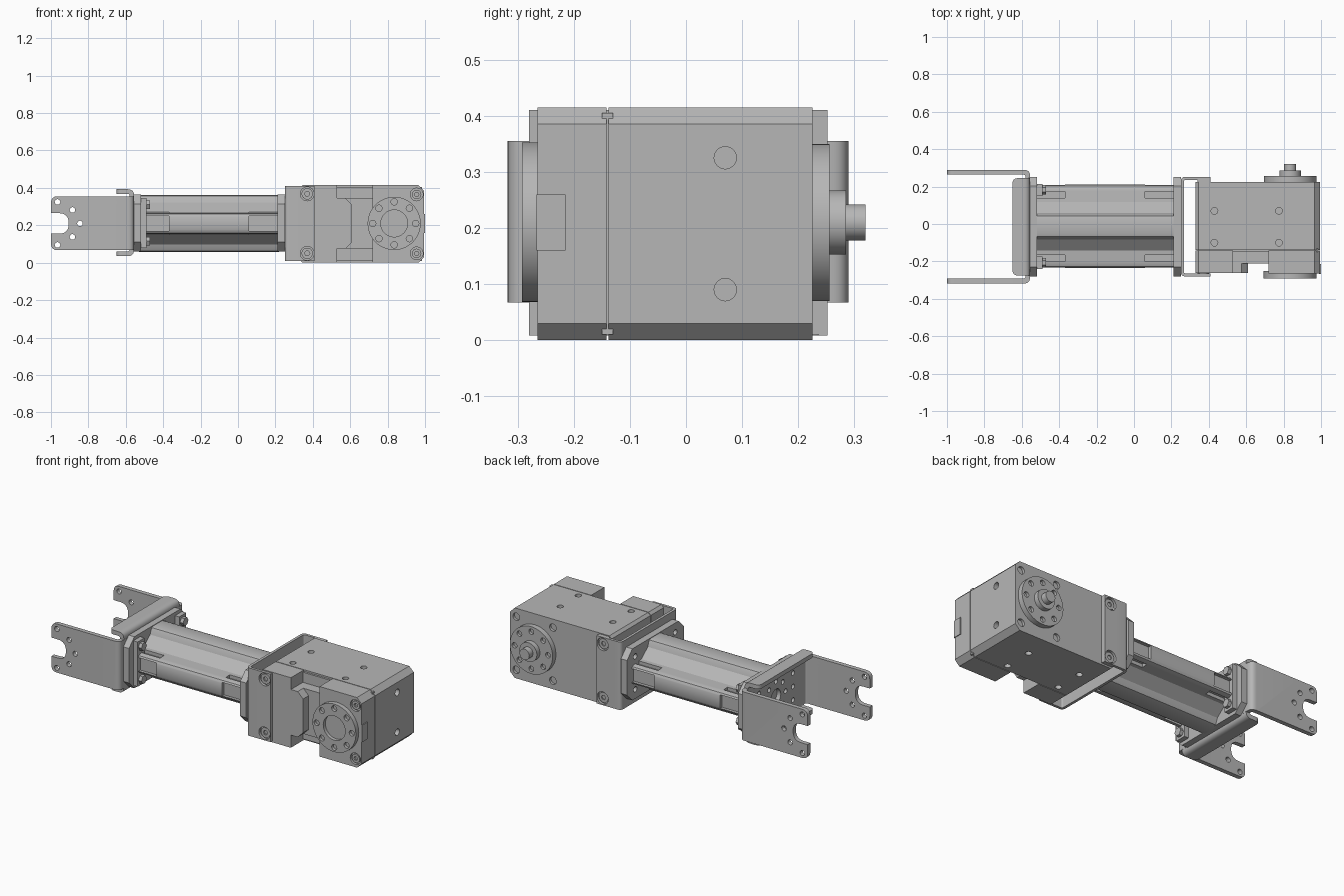
import bpy, bmesh, math
from mathutils import Vector

if "Cube" in bpy.data.objects:
    bpy.data.objects.remove(bpy.data.objects["Cube"], do_unlink=True)

grey = bpy.data.materials.new("plain grey")
grey.use_nodes = True
COLOUR = (0.47, 0.47, 0.47, 1)
grey.diffuse_color = COLOUR
grey.node_tree.nodes["Principled BSDF"].inputs["Base Color"].default_value = COLOUR
parts = []


def prism(name, pts, axis, lo, hi):
    """Extrude a 2D outline along an axis."""
    def place(p, d):
        return {"x": (d, *p), "y": (p[0], d, p[1]), "z": (*p, d)}[axis]
    bm = bmesh.new()
    face = bm.faces.new([bm.verts.new(place(p, lo)) for p in pts])
    ext = bmesh.ops.extrude_face_region(bm, geom=[face])
    shift = Vector(place((0, 0), hi - lo))
    bmesh.ops.translate(bm, vec=shift, verts=[v for v in ext["geom"] if isinstance(v, bmesh.types.BMVert)])
    bmesh.ops.recalc_face_normals(bm, faces=bm.faces)
    mesh = bpy.data.meshes.new(name)
    bm.to_mesh(mesh)
    bm.free()
    mesh.materials.append(grey)
    ob = bpy.data.objects.new(name, mesh)
    bpy.context.collection.objects.link(ob)
    parts.append(ob)
    return ob


def soften(pts, r, n=6):
    """Round (or with n=1 chamfer) the corners of an outline."""
    out = []
    for i, p in enumerate(pts):
        rad = r[i] if isinstance(r, (list, tuple)) else r
        p = Vector(p)
        if not rad:
            out.append(tuple(p))
            continue
        a = p + (Vector(pts[i - 1]) - p).normalized() * rad
        b = p + (Vector(pts[(i + 1) % len(pts)]) - p).normalized() * rad
        for k in range(n + 1):
            t = k / n
            out.append(tuple(a * (1 - t) ** 2 + p * 2 * t * (1 - t) + b * t * t))
    return out


def rect(a0, a1, b0, b1):
    return [(a0, b0), (a1, b0), (a1, b1), (a0, b1)]


def box(name, x0, x1, y0, y1, z0, z1):
    return prism(name, rect(x0, x1, y0, y1), "z", z0, z1)


def cyl(name, c, r, axis, lo, hi, n=24):
    ring = [(c[0] + r * math.cos(math.tau * i / n), c[1] + r * math.sin(math.tau * i / n)) for i in range(n)]
    return prism(name, ring, axis, lo, hi)


def boolean(ob, tool, op="DIFFERENCE"):
    mod = ob.modifiers.new("cut", "BOOLEAN")
    mod.operation, mod.object, mod.solver = op, tool, "EXACT"
    bpy.context.view_layer.objects.active = ob
    bpy.ops.object.modifier_apply(modifier=mod.name)
    parts.remove(tool)
    bpy.data.objects.remove(tool, do_unlink=True)


def drill(ob, centres, r, axis, lo, hi, n=16):
    for c in centres:
        boolean(ob, cyl("drill", c, r, axis, lo, hi, n))


def circle_of(c, r, n=8):
    return [(c[0] + r * math.cos(math.tau * i / n), c[1] + r * math.sin(math.tau * i / n)) for i in range(n)]


MID = 0.21      # height of the long axis
HUB = (0.835, MID)

# Motor housing: rear shell, thin seam core, front blocks
rear = prism("motor_rear_shell", soften(rect(0.33, 0.995, 0, 0.415), [0.015, 0.03, 0.03, 0.015], 1), "y", -0.138, 0.225)
prism("motor_seam_core", rect(0.34, 0.985, 0.01, 0.405), "y", -0.15, -0.13)
left_block = prism("motor_front_left_block", soften(rect(0.33, 0.53, 0, 0.415), [0.015, 0, 0, 0.015], 1), "y", -0.262, -0.142)
right_block = prism("motor_front_right_block", soften(rect(0.72, 0.995, 0, 0.415), [0, 0.03, 0.03, 0], 1), "y", -0.265, -0.142)
box("recess_floor", 0.52, 0.73, -0.21, -0.135, 0.075, 0.345)
prism("recess_plug", soften(rect(0.52, 0.61, 0.075, 0.345), [0, 0.035, 0.035, 0], 1), "y", -0.262, -0.2)
box("end_tab", 0.99, 1.0, -0.266, -0.215, 0.16, 0.26)

# Mounting holes in the housing
top_holes = [(x, y) for x in (0.43, 0.775) for y in (0.07, -0.1)]
drill(rear, top_holes, 0.018, "z", 0.385, 0.5)
drill(rear, top_holes, 0.018, "z", -0.1, 0.03)
drill(rear, [(0.07, 0.325), (0.07, 0.09)], 0.02, "x", 0.965, 1.1)

# Corner screws beside the hub, front and back
corners = [(0.955, 0.05), (0.955, 0.365)]
drill(right_block, corners, 0.034, "y", -0.3, -0.25, 20)
drill(rear, corners + [(0.715, 0.05), (0.715, 0.365)], 0.022, "y", 0.21, 0.3, 20)
for i, c in enumerate(corners):
    head = cyl(f"corner_screw_{i}", c, 0.025, "y", -0.262, -0.24, 20)
    drill(head, [c], 0.012, "y", -0.3, -0.25, 6)

# Front output horn
horn = cyl("front_horn", HUB, 0.142, "y", -0.292, -0.25, 48)
drill(horn, [HUB], 0.072, "y", -0.4, -0.272, 32)
drill(horn, circle_of(HUB, 0.115), 0.017, "y", -0.4, -0.275)

# Rear idler horn with hub and shaft
idler = cyl("rear_horn", HUB, 0.14, "y", 0.215, 0.256, 48)
drill(idler, circle_of(HUB, 0.11), 0.016, "y", 0.24, 0.4)
cyl("rear_hub", HUB, 0.057, "y", 0.25, 0.285, 32)
cyl("rear_shaft", HUB, 0.032, "y", 0.28, 0.32, 24)

# Bracket holding the motor
outer = [(0.41, -0.28), (0.25, -0.28), (0.25, 0.252), (0.41, 0.252)]
inner = [(0.41, 0.236), (0.266, 0.236), (0.266, -0.264), (0.41, -0.264)]
bracket = prism("motor_bracket", soften(outer + inner, [0, 0.025, 0.025, 0, 0, 0.01, 0.01, 0]), "z", 0.008, 0.41)
screws = [(0.37, 0.05), (0.37, 0.368)]
drill(bracket, screws, 0.037, "y", -0.4, 0.4, 24)
boolean(left_block, box("trim", 0.3, 0.412, -0.4, -0.263, -0.1, 0.5))
for i, c in enumerate(screws):
    for side, lo, hi in (("front", -0.272, -0.25), ("back", 0.21, 0.244)):
        head = cyl(f"bracket_screw_{side}_{i}", c, 0.03, "y", lo, hi, 24)
        a, b = (-0.4, -0.262) if side == "front" else (0.234, 0.4)
        drill(head, [c], 0.014, "y", a, b, 6)
box("back_spacer", 0.34, 0.41, 0.22, 0.237, 0.01, 0.41)

# Extruded tube: four ridges joined by diagonal faces
quarter = [(0.2225, 0.035), (0.215, 0.05), (0.2, 0.056), (0.13, 0.062), (0.07, 0.112), (0.062, 0.135), (0.055, 0.147), (0.04, 0.152)]
section = []
for sy, sz in ((1, 1), (-1, 1), (-1, -1), (1, -1)):
    pts = quarter if sy * sz > 0 else quarter[::-1]
    section += [(sy * y - 0.0125, sz * z + MID) for y, z in pts]
tube = prism("tube", section, "x", -0.53, 0.22)
for x0, x1 in ((0.06, 0.215), (-0.525, -0.37)):
    for y0, y1 in ((-0.3, -0.215), (0.19, 0.3)):
        boolean(tube, box("slot", x0, x1, y0, y1, 0.17, 0.25))
    for y0, y1 in ((-0.2, -0.165), (0.14, 0.175)):
        for z0, z1 in ((0.25, 0.3), (0.1, 0.17)):
            boolean(tube, box("slot", x0, x1, y0, y1, z0, z1))

# Chamfered end plates on the tube
for name, x0, x1 in (("right_end_plate", 0.21, 0.25), ("left_end_plate", -0.555, -0.518)):
    plate = prism(name, soften(rect(-0.28, 0.252, 0.06, 0.365), 0.05, 1), "x", x0, x1)
    holes = [(y, z) for y in (-0.2, 0.175) for z in (0.115, 0.31)]
    a, b = (0.1, 0.235) if x0 > 0 else (-0.535, -0.4)
    drill(plate, holes, 0.016, "x", a, b)

# Clamp strips at the tube's left end, with nuts
for side, y0, y1 in (("front", -0.24, -0.175), ("back", 0.15, 0.215)):
    strip = box(f"clamp_strip_{side}", -0.52, -0.49, y0, y1, 0.08, 0.345)
    for i, z in enumerate((0.115, 0.31)):
        cyl(f"clamp_nut_{side}_{i}", ((y0 + y1) / 2, z), 0.025, "x", -0.5, -0.47, 6)

# Fork bracket: rounded arms
outer = [(-1.0, -0.318), (-0.555, -0.318), (-0.555, 0.29), (-1.0, 0.29)]
inner = [(-1.0, 0.264), (-0.58, 0.264), (-0.58, -0.292), (-1.0, -0.292)]
fork = prism("fork_bracket", soften(outer + inner, [0, 0.035, 0.035, 0, 0, 0.012, 0.012, 0]), "z", 0.067, 0.355)
boolean(fork, prism("arm_shape", soften(rect(-1.0, -0.5, 0.067, 0.355), [0.035, 0, 0, 0.035], 4), "y", -0.5, 0.5), "INTERSECT")
notch = soften(rect(-1.1, -0.905, 0.155, 0.265), [0, 0.054, 0.054, 0], 8)
boolean(fork, prism("notch", notch, "y", -0.5, 0.5))
arm_holes = [(-0.845, MID)] + [(x, MID + s * d) for x, d in ((-0.965, 0.115), (-0.885, 0.072)) for s in (-1, 1)]
drill(fork, arm_holes, 0.015, "y", -0.5, 0.5)

# Fork bracket: folded top and bottom lips
outer = [(-0.65, 0.035), (-0.5555, 0.035), (-0.5555, 0.393), (-0.65, 0.393)]
inner = [(-0.65, 0.368), (-0.5795, 0.368), (-0.5795, 0.06), (-0.65, 0.06)]
lips = prism("fork_lips", soften(outer + inner, [0, 0.035, 0.035, 0, 0, 0.012, 0.012, 0]), "y", -0.275, 0.245)
boolean(lips, prism("lip_shape", soften(rect(-0.65, -0.5, -0.275, 0.245), [0.03, 0, 0, 0.03]), "z", 0, 0.5), "INTERSECT")

# Hole pattern through the fork's web
web = (-0.014, MID)
for ob in (fork, lips):
    drill(ob, [web], 0.045, "x", -0.7, -0.5, 24)
    drill(ob, circle_of(web, 0.09), 0.014, "x", -0.7, -0.5)
    drill(ob, [(web[0] + s * 0.16, MID + t * 0.08) for s in (-1, 1) for t in (-1, 0, 1)], 0.014, "x", -0.7, -0.5)

# Smooth the round surfaces, keep hard edges
bpy.ops.object.select_all(action="DESELECT")
for ob in parts:
    ob.select_set(True)
bpy.context.view_layer.objects.active = parts[0]
bpy.ops.object.shade_smooth_by_angle(angle=math.radians(30))
